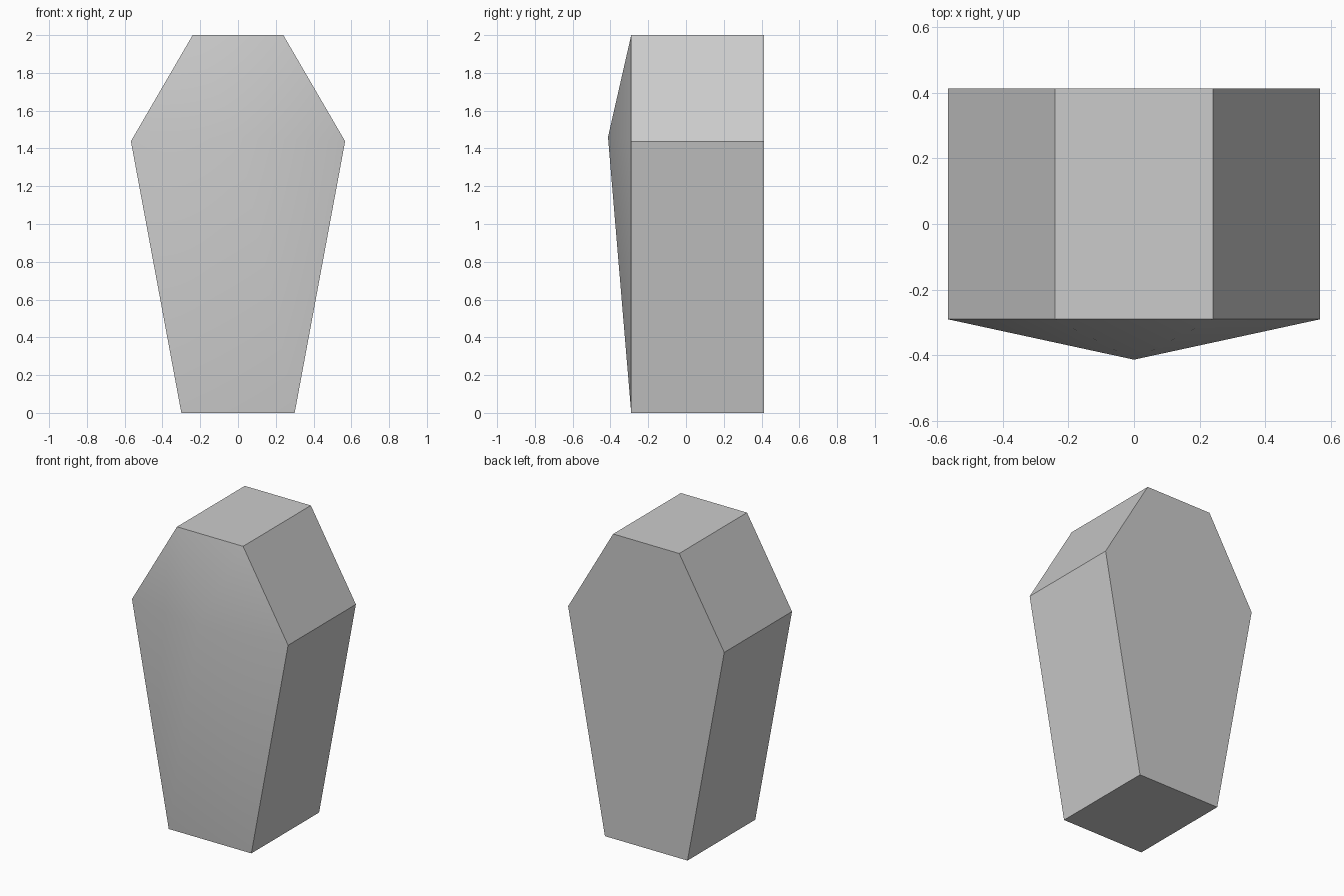
import bpy
import bmesh
import math

cube = bpy.data.objects.get("Cube")
if cube:
    bpy.data.objects.remove(cube, do_unlink=True)

# Single plain grey material
grey = bpy.data.materials.new("light_grey")
grey.use_nodes = True
colour = (0.6, 0.6, 0.6, 1)
grey.diffuse_color = colour
grey.node_tree.nodes["Principled BSDF"].inputs["Base Color"].default_value = colour

# Half outline (x, z) from foot to head, mirrored into a hexagon
FRONT, BACK = -0.29, 0.413
half = [(0.3, 0), (0.567, 1.438), (0.24, 2)]
outline = half + [(-x, z) for x, z in reversed(half)]

# Coffin body: extrude the hexagon backwards
bm = bmesh.new()
lid = bm.faces.new([bm.verts.new((x, FRONT, z)) for x, z in outline])
back = bmesh.ops.extrude_face_region(bm, geom=[lid], use_keep_orig=True)
for v in back["geom"]:
    if isinstance(v, bmesh.types.BMVert):
        v.co.y = BACK

# Raised lid: fan the front face up to one chest-high point
peak = bmesh.ops.poke(bm, faces=[lid])["verts"][0]
peak.co = (0, -0.413, 1.46)
bmesh.ops.recalc_face_normals(bm, faces=bm.faces)

mesh = bpy.data.meshes.new("coffin")
bm.to_mesh(mesh)
bm.free()
mesh.materials.append(grey)
coffin = bpy.data.objects.new("coffin", mesh)
bpy.context.collection.objects.link(coffin)

# Soft lid, crisp box edges
bpy.ops.object.select_all(action="DESELECT")
coffin.select_set(True)
bpy.context.view_layer.objects.active = coffin
bpy.ops.object.shade_smooth_by_angle(angle=math.radians(30))
